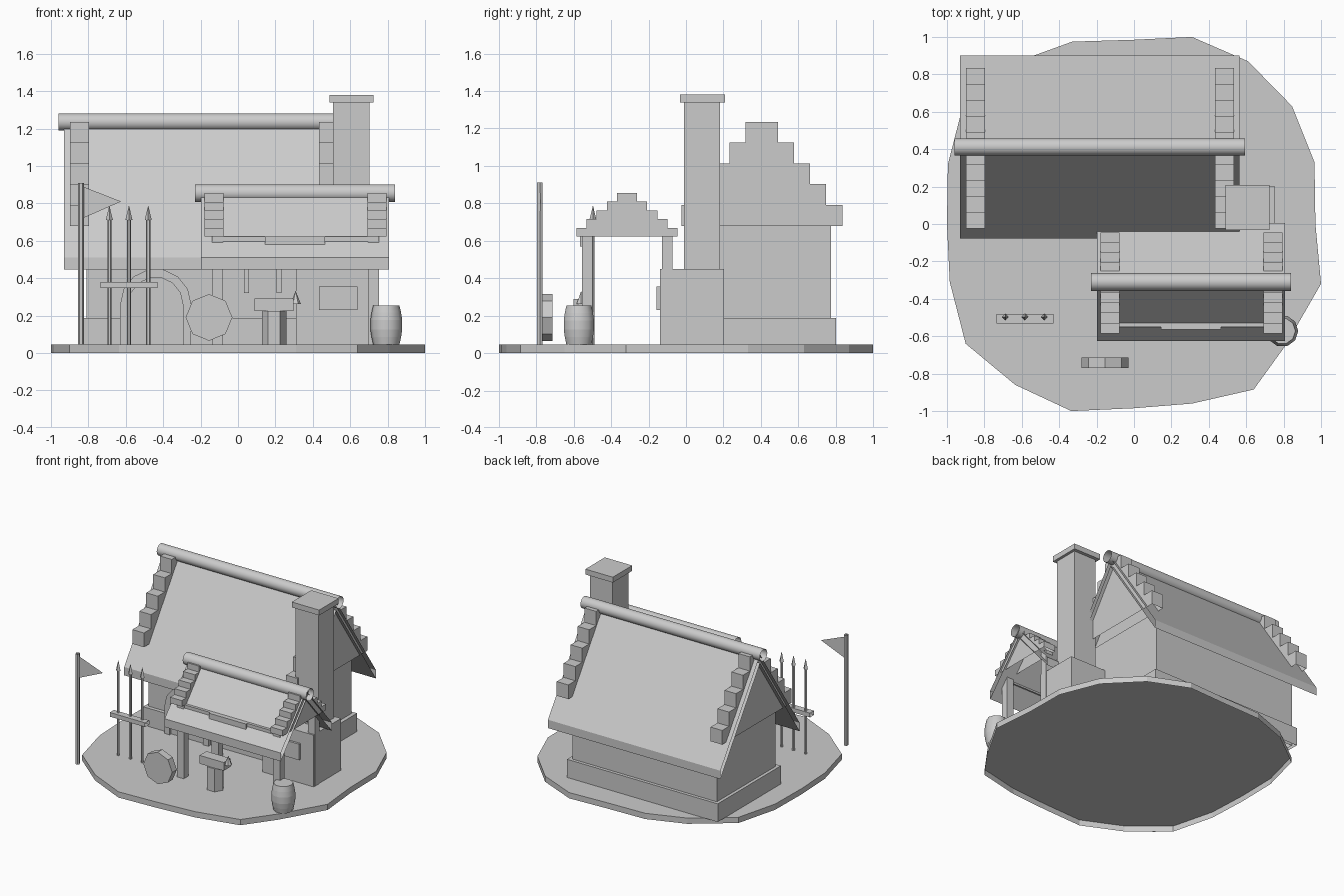
import bpy, bmesh, math

if "Cube" in bpy.data.objects:
    bpy.data.objects.remove(bpy.data.objects["Cube"])

GREY = bpy.data.materials.new("stone_grey")
GREY.diffuse_color = (0.6, 0.6, 0.6, 1)
GREY.use_nodes = True
GREY.node_tree.nodes["Principled BSDF"].inputs["Base Color"].default_value = GREY.diffuse_color


def mesh(name, verts, faces, smooth=False):
    me = bpy.data.meshes.new(name)
    me.from_pydata(verts, [], faces)
    ob = bpy.data.objects.new(name, me)
    bpy.context.collection.objects.link(ob)
    me.materials.append(GREY)
    bm = bmesh.new()
    bm.from_mesh(me)
    bmesh.ops.recalc_face_normals(bm, faces=bm.faces)
    for f in bm.faces:
        f.smooth = smooth and len(f.verts) == 4
    bm.to_mesh(me)
    bm.free()
    return ob


def box(name, x0, x1, y0, y1, z0, z1, skip=""):
    """Box; skip names buried sides to leave open: b(ottom), t(op), x (both ends)."""
    v = [(x, y, z) for x in (x0, x1) for y in (y0, y1) for z in (z0, z1)]
    f = {"x": [(0, 1, 3, 2), (4, 6, 7, 5)], "y": [(0, 4, 5, 1), (2, 3, 7, 6)],
         "b": [(0, 2, 6, 4)], "t": [(1, 5, 7, 3)]}
    return mesh(name, v, [q for side, quads in f.items() if side not in skip for q in quads])


def extrude(name, profile, to3d, a, b, caps="ab", smooth=False, gap=False):
    """Sweep a 2D profile from depth a to depth b; gap leaves the closing side open."""
    n = len(profile)
    v = [to3d(p, q, d) for d in (a, b) for p, q in profile]
    f = [(i, (i + 1) % n, n + (i + 1) % n, n + i) for i in range(n - gap)]
    if "a" in caps:
        f.append(tuple(range(n)))
    if "b" in caps:
        f.append(tuple(range(n, 2 * n)))
    return mesh(name, v, f, smooth)


def along_x(p, q, d): return (d, p, q)
def along_y(p, q, d): return (p, d, q)
def along_z(p, q, d): return (p, q, d)


def ring(cx, cy, r, n, turn=0.0):
    return [(cx + r * math.cos(turn + math.tau * i / n),
             cy + r * math.sin(turn + math.tau * i / n)) for i in range(n)]


def lathe(name, cx, cy, profile, n, smooth=False):
    """Stack separate bands between (radius, height) rings, capped at the top."""
    v, f = [], []
    for low, high in zip(profile, profile[1:]):
        s = len(v)
        v += [(x, y, z) for r, z in (low, high) for x, y in ring(cx, cy, r, n)]
        f += [(s + i, s + (i + 1) % n, s + n + (i + 1) % n, s + n + i) for i in range(n)]
    f.append(tuple(range(len(v) - n, len(v))))
    return mesh(name, v, f, smooth)


def roof(name, x0, x1, yc, half, apex, log_r, log_z, over):
    """Open-ended pitched slab with a hollow ridge log."""
    lo, hi = 0.445, 0.51
    prof = [(yc - half, lo), (yc - half, hi), (yc, apex), (yc + half, hi),
            (yc + half, lo), (yc, apex - (hi - lo))]
    extrude(name, prof, along_x, x0, x1, caps="")
    extrude(name + "_ridge_log", ring(yc, log_z, log_r, 16), along_x,
            x0 - over, x1 + over, caps="", smooth=True)


def stepped_gable(name, x0, x1, yc, step, z0, z1):
    """Five-step gable drawn as one stair-shaped outline, open underneath."""
    h = (z1 - z0) / 5
    right = []
    for k in range(5):
        w = step * (5 - k)
        right += [(w, z0 + k * h), (w, z0 + (k + 1) * h)]
    prof = [(yc + w, z) for w, z in right] + [(yc - w, z) for w, z in reversed(right)]
    extrude(name, prof, along_x, x0, x1, gap=True)


# Uneven ground slab, open underneath
ground = [(0.31, 1.0), (0.61, 0.87), (0.845, 0.63), (0.965, 0.33), (0.97, 0.0),
          (1.0, -0.32), (0.81, -0.65), (0.64, -0.885), (0.31, -0.96), (0, -0.985),
          (-0.335, -1.0), (-0.635, -0.86), (-0.9, -0.64), (-0.985, -0.31), (-1.0, 0.0),
          (-0.995, 0.32), (-0.91, 0.65), (-0.62, 0.87), (-0.33, 0.975), (0, 0.985)]
extrude("ground_slab", ground, along_z, 0, 0.045, caps="b")

# Main house
box("house_plinth", -0.835, 0.47, 0.02, 0.80, 0.045, 0.187, "b")
box("house_wall", -0.81, 0.44, 0.05, 0.775, 0.045, 0.68, "bt")
roof("house_roof", -0.93, 0.563, 0.412, 0.49, 1.23, 0.046, 1.235, 0.03)
for side, x in (("left", -0.897), ("right", 0.434)):
    stepped_gable("house_gable_" + side, x, x + 0.1, 0.405, 0.086, 0.68, 1.235)


# Arched doorway
def arch(r):
    return [(-0.44 - r, 0.045)] + [(-0.44 - r * math.cos(math.pi * i / 7),
            0.26 + r * math.sin(math.pi * i / 7)) for i in range(8)] + [(-0.44 + r, 0.045)]


outer, inner = arch(0.19), arch(0.145)
extrude("door_frame", outer + inner[::-1], along_y, -0.01, 0.06)
extrude("door", inner, along_y, 0.01, 0.06)

# Chimney and hearth
box("hearth", 0.31, 0.75, -0.14, 0.203, 0.045, 0.45, "b")
box("hearth_plate", 0.433, 0.638, -0.157, -0.14, 0.23, 0.355)
box("chimney_shaft", 0.508, 0.704, -0.012, 0.182, 0.45, 1.34, "bt")
box("chimney_cap", 0.488, 0.725, -0.032, 0.208, 1.338, 1.38)

# Open porch
roof("porch_roof", -0.197, 0.808, -0.31, 0.315, 0.875, 0.047, 0.855, 0.032)
for side, x in (("left", -0.179), ("right", 0.692)):
    stepped_gable("porch_gable_" + side, x, x + 0.102, -0.315, 0.054, 0.622, 0.855)
for side, x in (("left", -0.11), ("right", 0.724)):
    for end, y in (("front", -0.528), ("back", -0.1)):
        box(f"porch_post_{end}_{side}", x - 0.03, x + 0.03, y - 0.028, y + 0.028,
            0.045, 0.625, "b")
box("porch_lintel", -0.125, 0.735, -0.55, -0.51, 0.565, 0.622)
box("porch_sign", 0.145, 0.465, -0.565, -0.52, 0.57, 0.622)
for i, x in enumerate((0.045, 0.22)):
    box(f"hanging_tool_{i + 1}", x - 0.013, x + 0.013, -0.113, -0.087, 0.32, 0.57)

# Anvil on a stump
lathe("anvil_stump", 0.193, -0.555, [(0.065, 0.045), (0.065, 0.225)], 6)
box("anvil", 0.087, 0.297, -0.6, -0.515, 0.225, 0.29)
lathe("anvil_horn", 0.308, -0.56, [(0.028, 0.262), (0.001, 0.33)], 6)

# Barrel with hoop bands
lathe("barrel", 0.793, -0.572, [(0.07, 0.045), (0.079, 0.085), (0.085, 0.125), (0.085, 0.175),
                                (0.079, 0.215), (0.07, 0.255)], 10, smooth=True)

# Leaning octagonal shield
extrude("shield", ring(-0.155, 0.19, 0.125, 8), along_y, -0.77, -0.713)

# Spear rack
box("spear_rack", -0.736, -0.43, -0.533, -0.482, 0.347, 0.38, "x")
for i, x in enumerate((-0.688, -0.583, -0.48)):
    lathe(f"spear_shaft_{i + 1}", x, -0.497, [(0.011, 0.045), (0.011, 0.715)], 6)
    lathe(f"spear_head_{i + 1}", x, -0.497, [(0.019, 0.71), (0.001, 0.785)], 4)

# Flag on its hollow pole
extrude("flag_pole", ring(-0.84, -0.781, 0.016, 6), along_z, 0.045, 0.91, caps="")
mesh("flag", [(-0.83, -0.781, 0.89), (-0.83, -0.781, 0.72), (-0.625, -0.775, 0.81)], [(0, 1, 2)])
